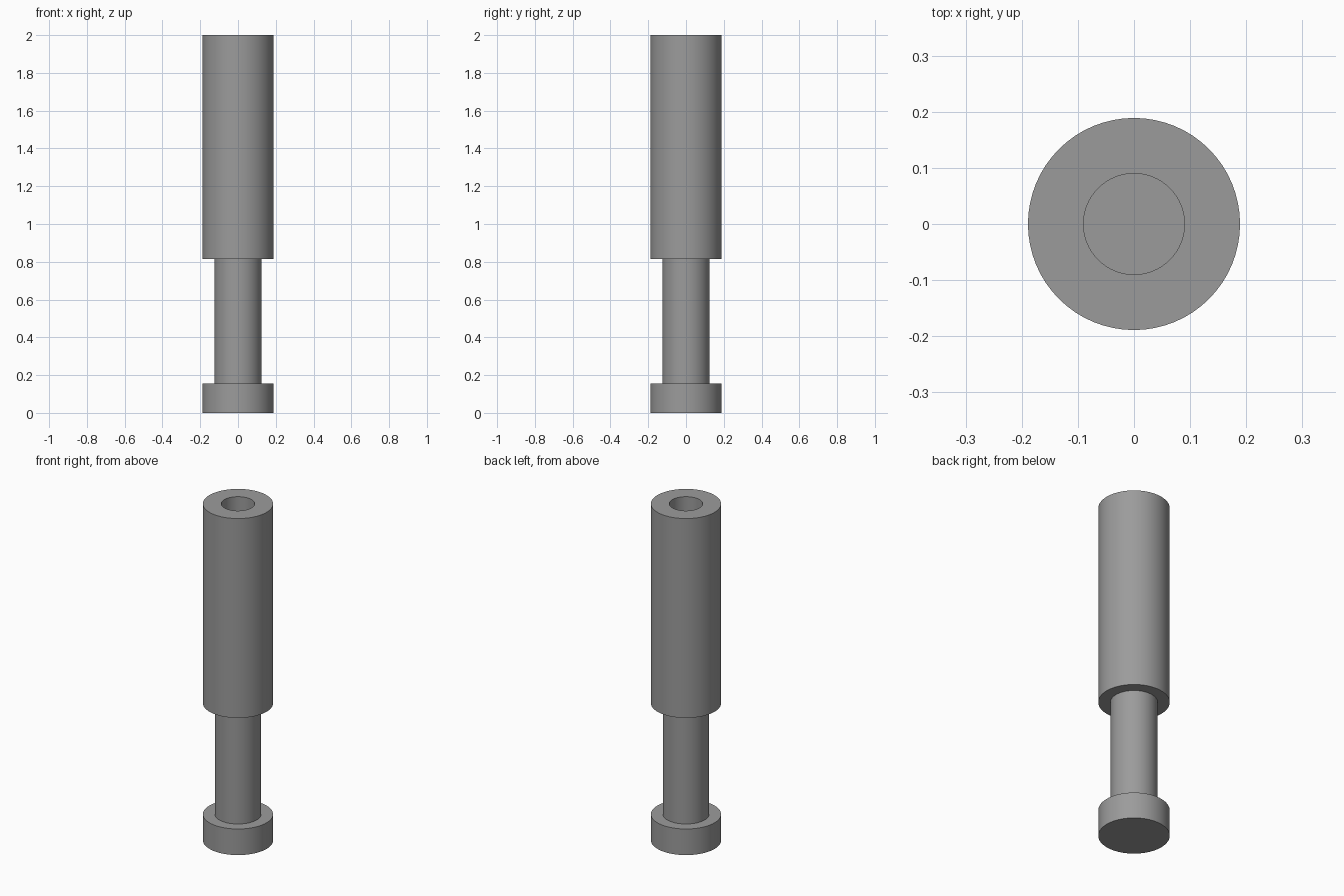
import bpy, bmesh, math

if "Cube" in bpy.data.objects:
    bpy.data.objects.remove(bpy.data.objects["Cube"])

SEGMENTS = 64
R_BODY, R_NECK, R_BORE = 0.189, 0.125, 0.09

steel = bpy.data.materials.new("steel grey")
steel.diffuse_color = (0.33, 0.33, 0.33, 1)
steel.use_nodes = True
steel.node_tree.nodes["Principled BSDF"].inputs["Base Color"].default_value = steel.diffuse_color

# Half profile of the turned pin, from the foot centre up to the bore floor
profile = [
    (0, 0), (R_BODY, 0), (R_BODY, 0.155),       # foot flange
    (R_NECK, 0.155), (R_NECK, 0.815),           # neck
    (R_BODY, 0.815), (R_BODY, 2.0),             # body
    (R_BORE, 2.0), (R_BORE, 1.2), (0, 1.2),     # blind bore
]

bm = bmesh.new()
verts = [bm.verts.new((r, 0, z)) for r, z in profile]
edges = [bm.edges.new(pair) for pair in zip(verts, verts[1:])]
bmesh.ops.spin(bm, geom=verts + edges, cent=(0, 0, 0), axis=(0, 0, 1),
               angle=math.tau, steps=SEGMENTS)
bmesh.ops.remove_doubles(bm, verts=bm.verts, dist=1e-4)
bmesh.ops.recalc_face_normals(bm, faces=bm.faces)

mesh = bpy.data.meshes.new("stepped_pin")
bm.to_mesh(mesh)
bm.free()
mesh.materials.append(steel)
pin = bpy.data.objects.new("stepped_pin", mesh)
bpy.context.collection.objects.link(pin)

# Smooth walls with crisp shoulders
bpy.context.view_layer.objects.active = pin
pin.select_set(True)
bpy.ops.object.shade_smooth_by_angle(angle=math.radians(30))
